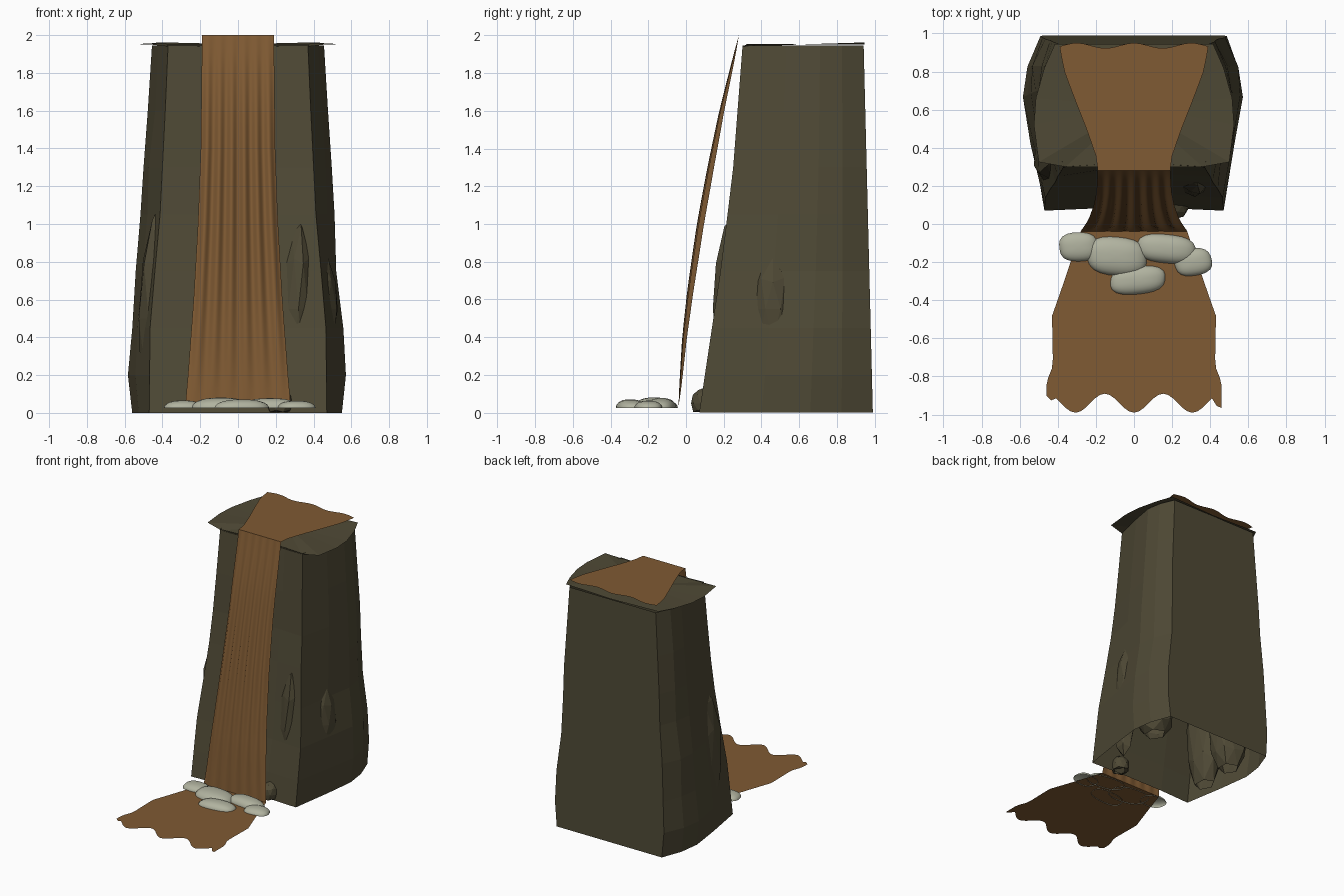
import bpy, bmesh, math, random

if "Cube" in bpy.data.objects:
    bpy.data.objects.remove(bpy.data.objects["Cube"])

random.seed(4)


def material(name, rgb):
    m = bpy.data.materials.new(name)
    m.diffuse_color = (*rgb, 1)
    m.use_nodes = True
    m.node_tree.nodes["Principled BSDF"].inputs["Base Color"].default_value = m.diffuse_color
    return m


ROCK = material("dark_olive_rock", (0.078, 0.067, 0.036))
WATER = material("muddy_water", (0.215, 0.103, 0.033))
STONE = material("pale_stone", (0.44, 0.45, 0.35))


def add_mesh(name, verts, faces, mat, smooth=False):
    me = bpy.data.meshes.new(name)
    me.from_pydata(verts, [], faces)
    me.materials.append(mat)
    me.polygons.foreach_set("use_smooth", [smooth] * len(me.polygons))
    ob = bpy.data.objects.new(name, me)
    bpy.context.collection.objects.link(ob)
    return ob


def interp(table, t):
    """Linear lookup in a list of (key, value), keys ascending."""
    if t <= table[0][0]:
        return table[0][1]
    for (a, va), (b, vb) in zip(table, table[1:]):
        if t <= b:
            return va + (vb - va) * (t - a) / (b - a)
    return table[-1][1]


def grid_faces(rows, cols, wrap=False):
    n = cols if wrap else cols - 1
    return [(r * cols + c, r * cols + (c + 1) % cols,
             (r + 1) * cols + (c + 1) % cols, (r + 1) * cols + c)
            for r in range(rows - 1) for c in range(n)]


# --- cliff: stacked faceted rings, open underneath ---
FRONT_Y = [(0, .07), (.1, .085), (.4, .13), (.8, .19), (1.3, .25), (1.95, .30)]
CORNER_X = [(0, .47), (.5, .465), (1.0, .415), (1.6, .385), (1.95, .37)]
SIDE_L = [(0, .56), (.2, .578), (.9, .54), (1.1, .51), (1.3, .505), (1.95, .455)]
SIDE_R = [(0, .55), (.2, .573), (.5, .56), (.8, .51), (1.3, .50), (1.95, .455)]
levels = [0, .2, .45, .75, 1.05, 1.3, 1.6, 1.945]
verts = []
for z in levels:
    fy, cx = interp(FRONT_Y, z), interp(CORNER_X, z)
    by = .99 - .025 * z
    j = lambda: random.uniform(-.008, .008) if 0 < z < 1.9 else 0

    def side(wide, sign):
        # front corner, three bulging side points, back corner
        back = wide * .85
        pts = [(cx, 0), (cx + (wide - cx) * .62, .36), (wide, .64),
               (wide * .96, .82), (back, 1)]
        return [(sign * (x + j() * (0 < t < 1)), fy + (by - fy) * t, z) for x, t in pts]
    right = side(interp(SIDE_R, z), 1)
    left = side(interp(SIDE_L, z), -1)
    mid = [(x, fy + .012 + j(), z) for x in (-.2, .2)]
    verts += mid + right + left[::-1]
add_mesh("cliff", verts, grid_faces(len(levels), 12, True), ROCK)

# --- cliff top: thin slab with an overhanging wavy rim ---
half = [(.36, .30, 1.938), (.50, .325, 1.955), (.525, .52, 1.95),
        (.515, .66, 1.95), (.47, .82, 1.955), (.415, .945, 1.962)]
rim = [(0, .30, 1.945)] + half + [(0, .945, 1.95)] + [(-x, y, z) for x, y, z in half[::-1]]
top = [(0, .62, 1.952)] + rim
n = len(rim)
add_mesh("cliff_top", top, [(0, 1 + i, 1 + (i + 1) % n) for i in range(n)], ROCK)


# --- boulders embedded in the cliff wall, visible from below ---
def boulder(name, loc, scale):
    bm = bmesh.new()
    bmesh.ops.create_icosphere(bm, subdivisions=2, radius=1)
    for v in bm.verts:
        k = random.uniform(.93, 1.04)
        v.co = [max(l + c * s * k, 0.004) if i == 2 else l + c * s * k
                for i, (l, c, s) in enumerate(zip(loc, v.co, scale))]
    # drop the flattened undersides
    low = [f for f in bm.faces if all(v.co.z < .005 for v in f.verts)]
    bmesh.ops.delete(bm, geom=low, context='FACES')
    me = bpy.data.meshes.new(name)
    bm.to_mesh(me)
    bm.free()
    me.materials.append(ROCK)
    bpy.context.collection.objects.link(bpy.data.objects.new(name, me))


boulder("left_front_boulder", (-.40, .36, .50), (.13, .17, .62))
boulder("left_back_boulder", (-.38, .66, .30), (.15, .15, .38))
boulder("right_front_boulder", (.32, .26, .55), (.09, .115, .52))
boulder("right_side_boulder", (.42, .46, .55), (.11, .13, .32))
boulder("right_back_boulder", (.38, .70, .25), (.14, .16, .35))
boulder("foot_boulder", (.22, .10, .05), (.07, .075, .085))

# --- upper stream: flat sheet flaring to a wavy back edge ---
UP_W = [(.28, .19), (.36, .20), (.5, .25), (.68, .32), (.82, .37), (.95, .39)]
cols, rows = 25, 10
verts = []
for r in range(rows):
    t = r / (rows - 1)
    w = interp(UP_W, .28 + .67 * t)
    for c in range(cols):
        u = 2 * c / (cols - 1) - 1
        wave = .014 * (math.cos(u * math.pi * 2.6) - 1) * t ** 4
        verts.append((u * w, .28 + .67 * t + wave, 2.0))
add_mesh("upper_stream", verts, grid_faces(rows, cols), WATER)

# --- falling water: bowed, fluted sheet ---
FALL_Y = [(.03, -.04), (.4, -.012), (.65, .018), (1.0, .07), (1.3, .125), (1.6, .185), (2, .28)]
FALL_W = [(.03, .28), (.2, .265), (.6, .235), (1.0, .212), (1.4, .197), (2, .19)]
cols, rows = 65, 24
verts = []
for r in range(rows):
    z = 2 - 1.97 * r / (rows - 1)
    fade = math.sin(math.pi * r / (rows - 1)) ** .7 if 0 < r < rows - 1 else 0
    for c in range(cols):
        u = 2 * c / (cols - 1) - 1
        rib = .013 * math.cos(u * math.pi * 6) + .012 * u * u
        verts.append((u * interp(FALL_W, z), interp(FALL_Y, z) + rib * fade, z))
add_mesh("waterfall", verts, grid_faces(rows, cols), WATER, smooth=True)

# --- lower pool: flat sheet with a scalloped front edge ---
POOL_W = [(0, .28), (.24, .355), (.47, .43), (.78, .425), (.9, .46), (1, .46)]
cols, rows = 37, 16
verts = []
for r in range(rows):
    t = r / (rows - 1)
    w = interp(POOL_W, t)
    for c in range(cols):
        u = 2 * c / (cols - 1) - 1
        wave = .05 * (1 - math.cos(u * math.pi * 3)) * t ** 4
        verts.append((u * w, -.04 - .95 * t + wave, .03))
# pull the outer corners to the uneven rim seen from above
for c, y in ((0, -.90), (1, -.925), (cols - 1, -.965), (cols - 2, -.955)):
    i = (rows - 1) * cols + c
    verts[i] = (verts[i][0], y, .03)
add_mesh("lower_pool", verts, grid_faces(rows, cols), WATER)


# --- pale stones: low rounded domes at the foot of the fall ---
def stone(name, x, y, rx, ry, h, turn):
    seg, rings = 24, 7
    ph = random.uniform(0, 6)
    ca, sa = math.cos(turn), math.sin(turn)
    vs = []
    for r in range(rings):
        a = math.pi / 2 * r / rings
        for s in range(seg):
            b = 2 * math.pi * s / seg
            cx, cy = math.cos(b), math.sin(b)
            k = 1 / (abs(cx) ** 2.7 + abs(cy) ** 2.7) ** (1 / 2.7)
            k *= (1 + .04 * math.sin(2 * b + ph)) * math.cos(a) ** .8
            px, py = rx * cx * k, ry * cy * k
            vs.append((x + px * ca - py * sa, y + px * sa + py * ca, .026 + h * math.sin(a)))
    vs.append((x, y, .026 + h))
    fs = grid_faces(rings, seg, True)
    last = (rings - 1) * seg
    fs += [(last + s, last + (s + 1) % seg, len(vs) - 1) for s in range(seg)]
    add_mesh(name, vs, fs, STONE, smooth=True)


stone("stone_left", -.29, -.12, .105, .074, .040, .05)
stone("stone_middle", -.09, -.17, .160, .100, .055, -.05)
stone("stone_right", .17, -.13, .150, .078, .052, -.08)
stone("stone_front", .02, -.295, .148, .072, .045, .08)
stone("stone_far_right", .31, -.20, .100, .070, .038, .2)
